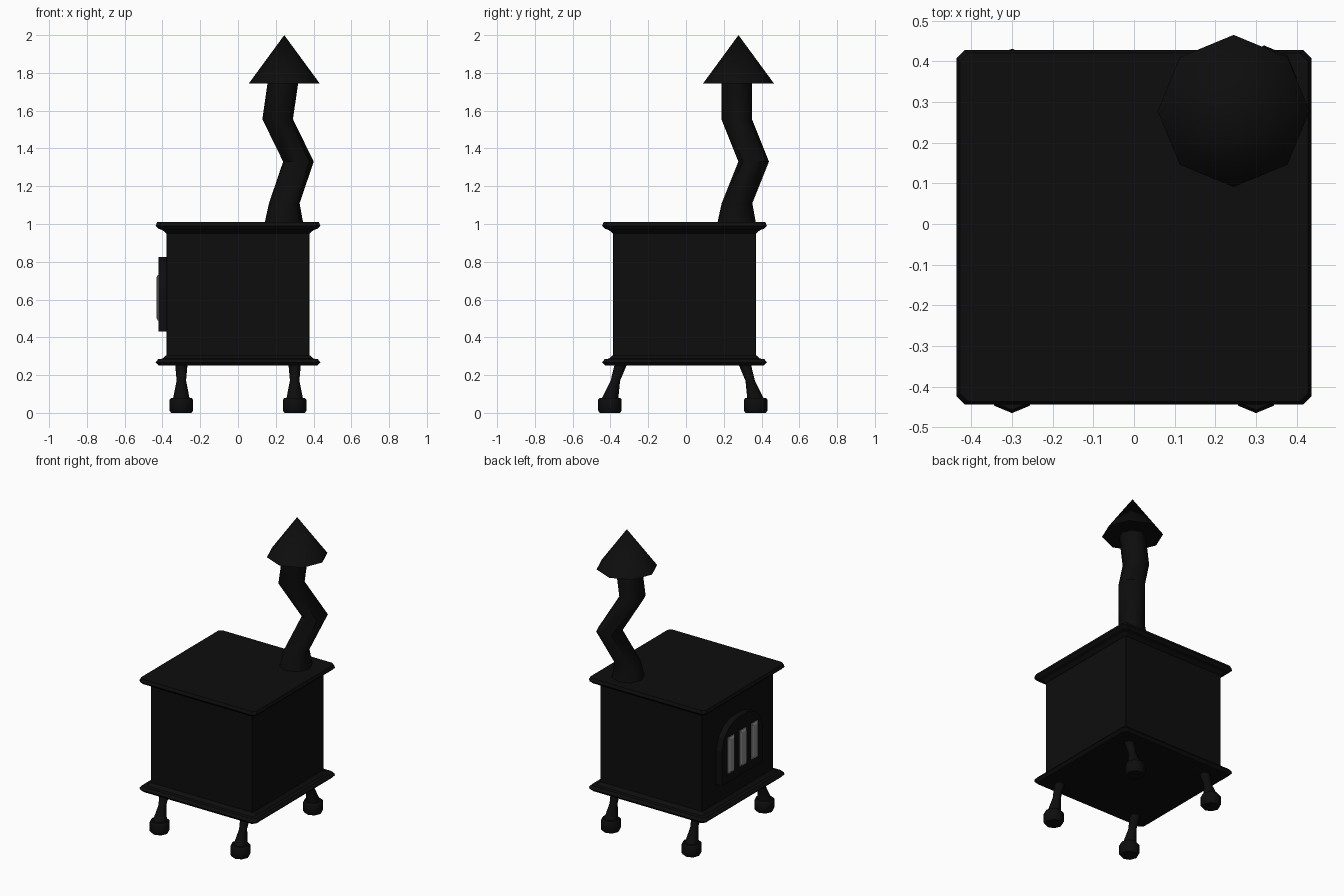
import bpy, math
from mathutils import Vector

if "Cube" in bpy.data.objects:
    bpy.data.objects.remove(bpy.data.objects["Cube"])


def material(name, v):
    m = bpy.data.materials.new(name)
    m.diffuse_color = (v, v, v, 1)
    m.use_nodes = True
    m.node_tree.nodes["Principled BSDF"].inputs["Base Color"].default_value = m.diffuse_color
    return m


iron = material("black_iron", 0.004)
steel = material("grey_bars", 0.25)


def make(name, verts, faces, mat=iron, smooth=None):
    me = bpy.data.meshes.new(name)
    me.from_pydata(verts, [], faces)
    me.materials.append(mat)
    ob = bpy.data.objects.new(name, me)
    bpy.context.collection.objects.link(ob)
    if smooth:
        bpy.ops.object.select_all(action='DESELECT')
        ob.select_set(True)
        bpy.context.view_layer.objects.active = ob
        bpy.ops.object.shade_smooth_by_angle(angle=math.radians(smooth))
    return ob


def loft(name, rings, mat=iron, smooth=None):
    """Skin equal-length rings (counter-clockwise, going up) and cap both ends."""
    n = len(rings[0])
    verts = [p for r in rings for p in r]
    faces = [(k * n + i, k * n + (i + 1) % n, (k + 1) * n + (i + 1) % n, (k + 1) * n + i)
             for k in range(len(rings) - 1) for i in range(n)]
    faces += [tuple(reversed(range(n))), tuple(range(len(verts) - n, len(verts)))]
    return make(name, verts, faces, mat, smooth)


def circle(x, y, z, r, n=8):
    return [Vector((x + r * math.cos(math.tau * i / n), y + r * math.sin(math.tau * i / n), z))
            for i in range(n)]


def square(h, z, c=0.02, cy=-0.008):
    # square outline with clipped corners
    pts = [(h, c - h), (h, h - c), (h - c, h), (c - h, h), (-h, h - c), (-h, c - h), (c - h, -h), (h - c, -h)]
    return [Vector((x, y + cy, z)) for x, y in pts]


# firebox
loft("firebox", [square(0.378, z, 0.002) for z in (0.27, 0.99)])

# moulded plates, top one right way up and bottom one as drawn
loft("top_plate", [square(0.38, 0.95, 0.004), square(0.40, 0.968), square(0.422, 0.975),
                   square(0.436, 0.99), square(0.428, 1.01)])
loft("bottom_plate", [square(0.42, 0.25), square(0.436, 0.268), square(0.422, 0.285),
                      square(0.40, 0.287), square(0.38, 0.305, 0.004)])

# splayed legs with octagonal feet
for side, sx in (("left", -1), ("right", 1)):
    for end, sy in (("front", -1), ("back", 1)):
        def at(d, z, r):
            return circle(sx * 0.30, -0.017 + sy * d, z, r)
        loft(f"{end}_{side}_leg", [at(0.387, 0.07, 0.045), at(0.357, 0.17, 0.025), at(0.327, 0.26, 0.033)],
             smooth=50)
        loft(f"{end}_{side}_foot", [at(0.386, 0, 0.054), at(0.386, 0.012, 0.062),
                                    at(0.386, 0.07, 0.062), at(0.386, 0.08, 0.054)], smooth=50)

# crooked stovepipe and its conical cap
loft("stovepipe", [circle(0.243, 0.268, 1.0, 0.103), circle(0.245, 0.27, 1.11, 0.081),
                   circle(0.32, 0.358, 1.33, 0.081), circle(0.21, 0.268, 1.555, 0.081),
                   circle(0.238, 0.268, 1.75, 0.081)], smooth=50)
rim = circle(0.245, 0.278, 1.745, 0.187)
make("pipe_cap", rim + [Vector((0.245, 0.278, 2.0))],
     [(i, (i + 1) % 8, 8) for i in range(8)] + [tuple(reversed(range(8)))], smooth=50)

# arched door on the left side
half = [(0.22, 0.43), (0.22, 0.66), (0.195, 0.74), (0.14, 0.795), (0.06, 0.825)]
outline = half + [(-y, z) for y, z in reversed(half)]
loft("door", [[Vector((x, y, z)) for y, z in reversed(outline)] for x in (-0.42, -0.36)][::-1])

# three grate bars
for i, y in enumerate((-0.125, 0.0, 0.125)):
    def bar(x, w, lo, hi):
        return [Vector((x, y + a, z)) for a, z in ((w, lo), (-w, lo), (-w, hi), (w, hi))]
    loft(f"grate_bar_{i + 1}", [bar(-0.40, 0.034, 0.49, 0.73), bar(-0.425, 0.034, 0.49, 0.73),
                                bar(-0.432, 0.022, 0.505, 0.715)], steel)
# consistent outward normals
import bmesh
for ob in bpy.data.objects:
    bm = bmesh.new()
    bm.from_mesh(ob.data)
    bmesh.ops.recalc_face_normals(bm, faces=bm.faces)
    bm.to_mesh(ob.data)
    bm.free()
